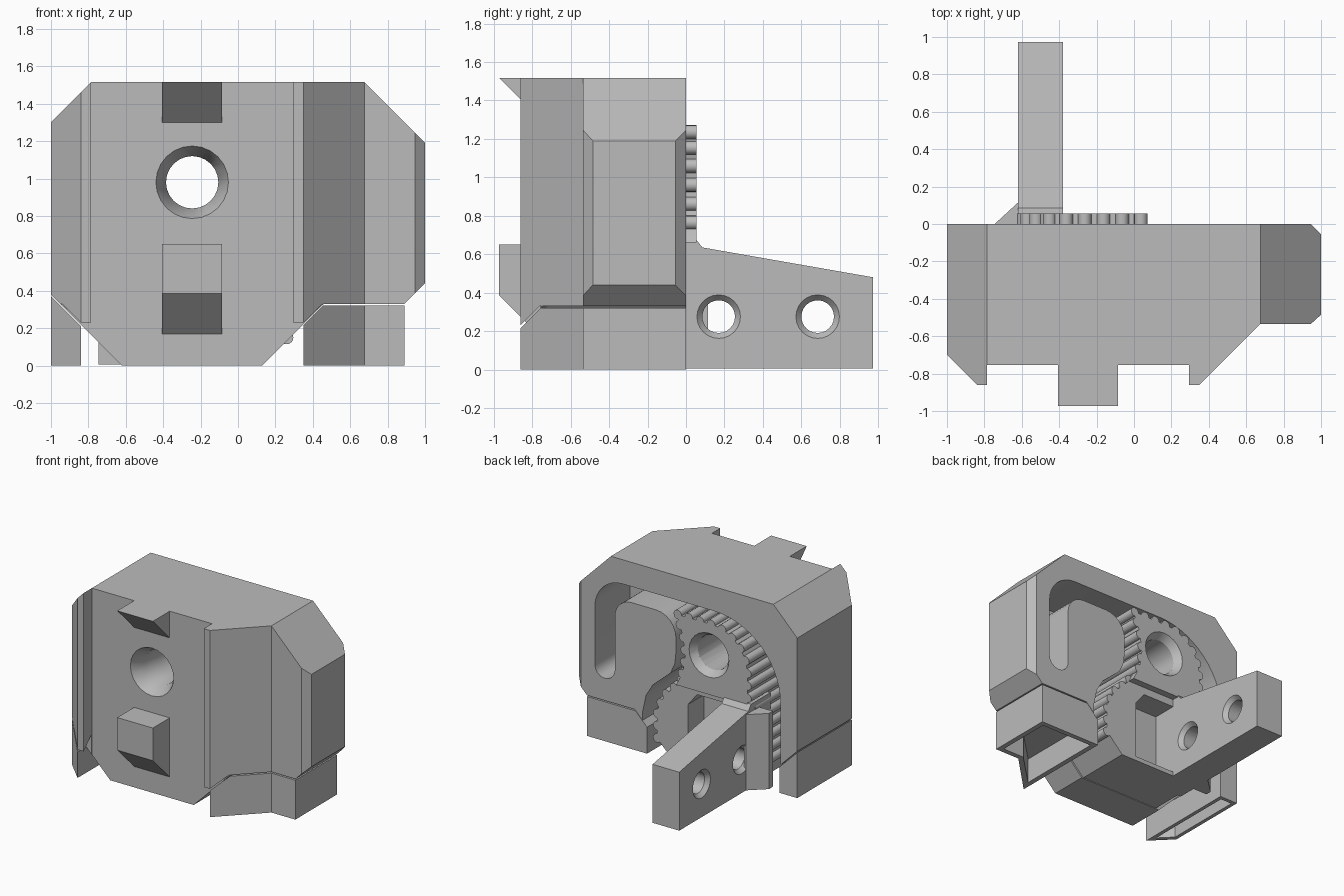
import bpy, bmesh
from math import sin, cos, radians
from mathutils import Vector, Matrix

if "Cube" in bpy.data.objects:
    bpy.data.objects.remove(bpy.data.objects["Cube"])

grey = bpy.data.materials.new("plain_grey")
grey.use_nodes = True
grey.diffuse_color = (0.5, 0.5, 0.5, 1)
grey.node_tree.nodes["Principled BSDF"].inputs["Base Color"].default_value = (0.5, 0.5, 0.5, 1)


def finish(name, bm):
    bmesh.ops.recalc_face_normals(bm, faces=bm.faces)
    me = bpy.data.meshes.new(name)
    bm.to_mesh(me)
    bm.free()
    me.materials.append(grey)
    ob = bpy.data.objects.new(name, me)
    bpy.context.collection.objects.link(ob)
    return ob


def prism(name, pts, axis, a, b):
    """Extrude a 2D outline along an axis, from a to b."""
    place = {"x": lambda p, q, t: (t, p, q),
             "y": lambda p, q, t: (p, t, q),
             "z": lambda p, q, t: (p, q, t)}[axis]
    bm = bmesh.new()
    face = bm.faces.new([bm.verts.new(place(p, q, a)) for p, q in pts])
    ext = bmesh.ops.extrude_face_region(bm, geom=[face])
    move = Vector(place(0, 0, b - a))
    for v in ext["geom"]:
        if isinstance(v, bmesh.types.BMVert):
            v.co += move
    return finish(name, bm)


def rect(p0, q0, p1, q1):
    return [(p0, q0), (p1, q0), (p1, q1), (p0, q1)]


def arc(cx, cz, r, a0, a1, n=10):
    angles = [radians(a0 + (a1 - a0) * i / n) for i in range(n + 1)]
    return [(cx + r * cos(t), cz + r * sin(t)) for t in angles]


def boolean(ob, tool, op="DIFFERENCE"):
    """Apply a boolean and discard the tool."""
    mod = ob.modifiers.new("cut", "BOOLEAN")
    mod.operation, mod.object, mod.solver = op, tool, "EXACT"
    bpy.context.view_layer.objects.active = ob
    bpy.ops.object.modifier_apply(modifier=mod.name)
    bpy.data.objects.remove(tool)


def bore(ob, axis, centre, r, wide, a, b, depth):
    """Drill a hole whose two mouths, at a and b, flare out."""
    boolean(ob, prism("drill", arc(*centre, r, 0, 345, 23), axis, a - 0.3, b + 0.3))
    turn = Matrix.Rotation(radians(90), 4, "Y" if axis == "x" else "X")
    for at in (a, b):
        bm = bmesh.new()
        bmesh.ops.create_cone(bm, cap_ends=True, segments=24, radius1=wide if at == a else r,
                              radius2=r if at == a else wide, depth=depth)
        if axis == "y":
            turn = Matrix.Rotation(radians(-90), 4, "X")
        shift = depth / 2 - 0.002 if at == a else 0.002 - depth / 2
        pos = (at + shift, *centre) if axis == "x" else (centre[0], at + shift, centre[1])
        bmesh.ops.transform(bm, matrix=Matrix.Translation(pos) @ turn, verts=bm.verts)
        boolean(ob, finish("flare", bm))


# Housing: plan outline trimmed to the front outline
plan = [(-1, 0), (-1, -.7), (-.84, -.86), (-.785, -.86), (-.785, -.755), (.295, -.755),
        (.295, -.86), (.35, -.86), (.675, -.535), (.945, -.535), (1, -.485), (1, -.055), (.945, 0)]
elevation = [(-1, 1.3), (-.785, 1.517), (.675, 1.517), (1, 1.19), (1, .44), (.89, .33),
             (.46, .33), (.13, 0), (-.62, 0), (-1, .38)]
housing = prism("housing", plan, "z", -.1, 1.7)
boolean(housing, prism("trim", elevation, "y", -1.2, .2), "INTERSECT")

# Sloping lower ends of the front ribs
for x0, x1 in ((-1.1, -.785), (.295, .6)):
    boolean(housing, prism("slope", [(-.95, .14), (-.757, .333), (-.757, -.2), (-.95, -.2)], "x", x0, x1))

# Rear channel: outer arch on one side, rounded tongue on the other
tongue = ([(.64, .6)] + arc(.49, 1.04, .15, 0, 90, 6) + arc(.27, 1.01, .18, 90, 180, 6)
          + [(.09, .9), (.1, .8), (.14, .71), (.22, .64), (.3, .57), (.36, .47), (.39, .33)])
channel = ([(-.85, -.2)] + arc(-.25, .72, .6, 180, 90, 14) + arc(.57, 1.07, .25, 90, 0, 8)
           + arc(.73, .6, .09, 0, -170, 8) + tongue + [(.39, -.2)])
boolean(housing, prism("channel", channel, "y", -.45, .2))
bore(housing, "y", (-.245, .98), .14, .195, -.755, 0, .11)

# Front locating tabs
upper = [(-.74, 1.517), (-.972, 1.517), (-.74, 1.285)]
lower = [(-.74, .65), (-.972, .65), (-.972, .385), (-.74, .155)]
for name, prof in (("upper_tab", upper), ("lower_tab", lower)):
    prism(name, prof, "x", -.405, -.085)

# Gripping core behind the front plate
left_edge = [(.26, .15), (.26, .38), (.19, .52), (.06, .65), (-.01, .78), (-.03, .92), (-.01, 1.08), (.05, 1.235)]
right_edge = arc(-.27, .915, .32, 90, 180, 10)
rim = left_edge + right_edge + [(-.59, .06)]
core = prism("gripping_core", rim + [(-.59, .005), (.115, .005)], "y", -.46, 0)
boolean(core, prism("pocket", [(-.38, .04), (-.02, .04), (-.02, .5), (-.1, .6), (-.38, .6)], "y", -.2, .2))
bore(core, "y", (-.245, .98), .14, .18, -.6, .055, .06)
cap = prism("core_cap", [(-.59, .66), (.05, .66)] + left_edge[4:] + right_edge, "y", -.002, .055)
bore(cap, "y", (-.245, .98), .14, .18, -.6, .055, .06)

# Rounded teeth spaced evenly along the core rim
teeth = bmesh.new()
carry, step = 0.0, .1
for (x0, z0), (x1, z1) in zip(rim, rim[1:]):
    length = ((x1 - x0) ** 2 + (z1 - z0) ** 2) ** .5
    while carry < length:
        f = carry / length
        x, z = x0 + (x1 - x0) * f, z0 + (z1 - z0) * f
        back = .055 if z > .68 else 0
        place = Matrix.Translation((x, (back - .46) / 2, z)) @ Matrix.Rotation(radians(90), 4, "X")
        bmesh.ops.create_cone(teeth, cap_ends=True, segments=16, radius1=.036, radius2=.036,
                              depth=back + .46, matrix=place)
        carry += step
    carry -= length
finish("rim_teeth", teeth)

# Mounting arm with two screw holes and a flared root
arm = prism("mounting_arm", [(-.2, .005), (.972, .005), (.972, .48), (.085, .635), (.05, .68), (-.2, .68)],
            "x", -.62, -.38)
for y in (.17, .685):
    bore(arm, "x", (y, .275), .085, .115, -.62, -.38, .035)
prism("arm_root", [(-.745, 0), (-.62, .115), (-.6, .115), (-.6, -.05), (-.745, -.05)], "z", .005, .62)

# Lower skirts, hollow from below
left_skirt = prism("left_skirt", [(.35, -.86), (.675, -.535), (.89, -.535), (.89, 0), (.35, 0)], "z", 0, .32)
boolean(left_skirt, prism("trim", [(.3, -.1), (1, -.1), (1, .32), (.455, .32), (.3, .165)], "y", -1, .2), "INTERSECT")
boolean(left_skirt, prism("hollow", [(.39, -.76), (.66, -.495), (.85, -.495), (.85, -.04), (.39, -.04)], "z", -.1, .2))
right_skirt = prism("right_skirt", [(-1, 0), (-1, -.7), (-.84, -.86), (-.84, 0)], "z", 0, .5)
boolean(right_skirt, prism("trim", [(-1.1, -.1), (-.8, -.1), (-.8, .17), (-1.1, .47)], "y", -1, .2), "INTERSECT")
boolean(right_skirt, prism("hollow", [(-.97, -.03), (-.97, -.68), (-.87, -.78), (-.87, -.03)], "z", -.1, .18))

# Smooth the round walls, keep the flat edges sharp
for ob in bpy.context.scene.objects:
    ob.select_set(ob.type == "MESH")
bpy.ops.object.shade_smooth_by_angle(angle=radians(28))
